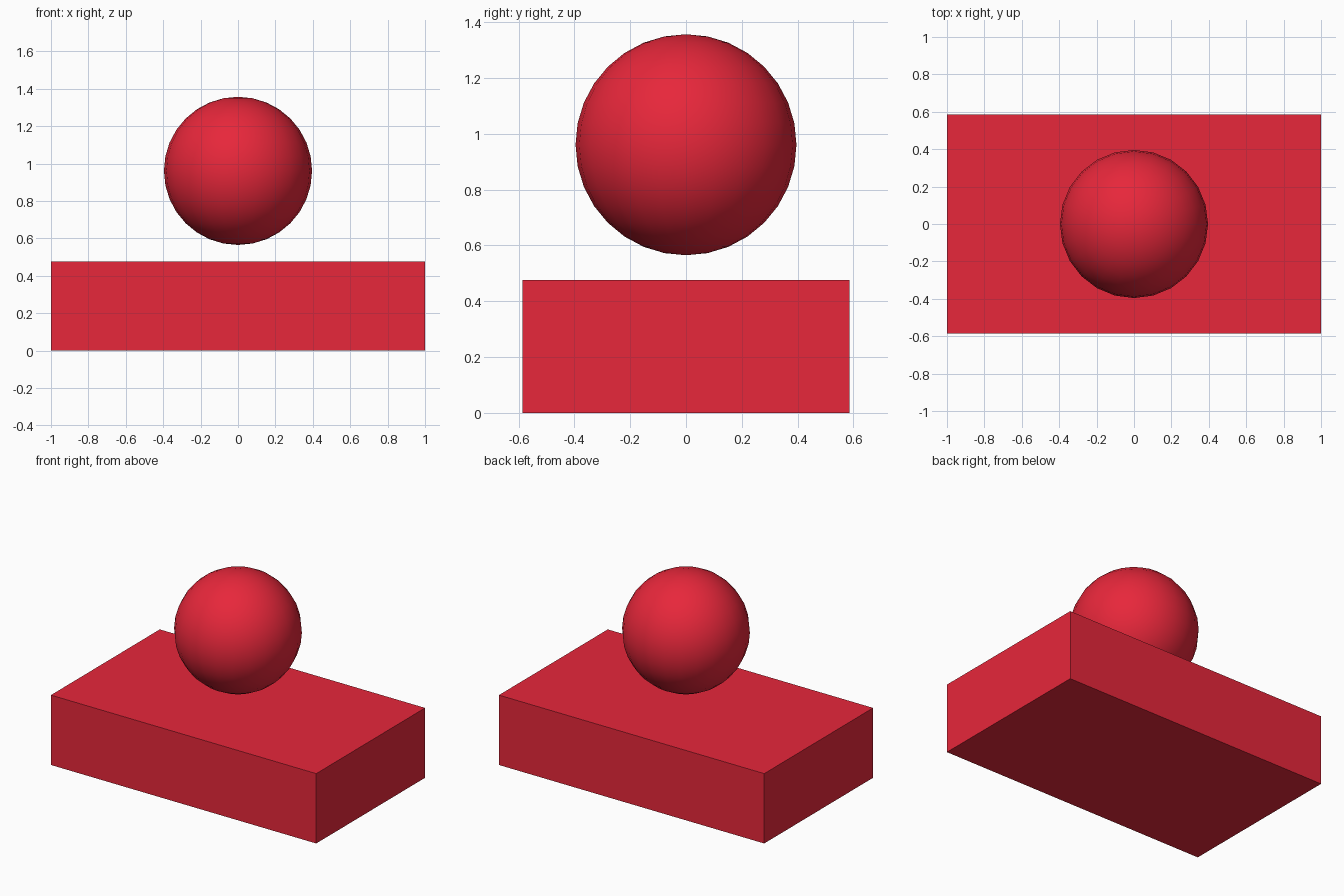
import bpy

if "Cube" in bpy.data.objects:
    bpy.data.objects.remove(bpy.data.objects["Cube"])

red = bpy.data.materials.new("red")
red.diffuse_color = (0.8, 0.02, 0.043, 1)
red.use_nodes = True
red.node_tree.nodes["Principled BSDF"].inputs["Base Color"].default_value = red.diffuse_color

# Rectangular base block
bpy.ops.mesh.primitive_cube_add(size=1, location=(0, 0, 0.238))
base = bpy.context.object
base.name = "base_block"
base.scale = (2, 1.172, 0.476)
bpy.ops.object.transform_apply(location=False, rotation=False, scale=True)
base.data.materials.append(red)

# Smooth ball floating above the block
bpy.ops.mesh.primitive_uv_sphere_add(segments=24, ring_count=16, radius=0.396,
                                     location=(0, 0, 0.961))
ball = bpy.context.object
ball.name = "floating_ball"
bpy.ops.object.shade_smooth()
ball.data.materials.append(red)
